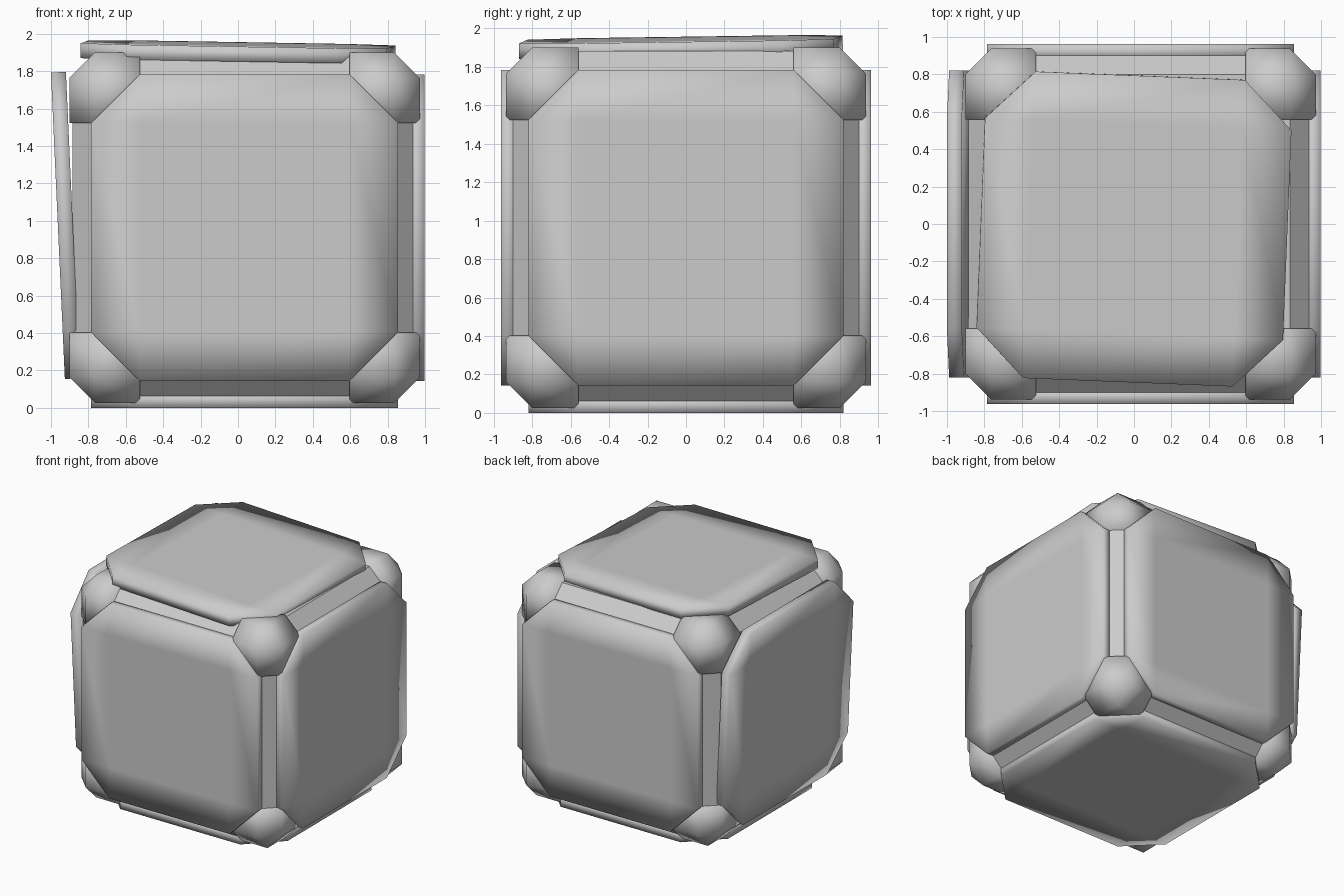
import bpy, bmesh
from math import radians
from itertools import permutations, product
from mathutils import Vector, Matrix, Euler

if "Cube" in bpy.data.objects:
    bpy.data.objects.remove(bpy.data.objects["Cube"])

C = Vector((0.035, 0, 0.965))      # centre of the block
OUT, HALF, CUT, THICK = 0.963, 0.82, 0.26, 0.08


def finish(bm, name, smooth=True):
    bmesh.ops.recalc_face_normals(bm, faces=bm.faces)
    me = bpy.data.meshes.new(name)
    bm.to_mesh(me)
    bm.free()
    for p in me.polygons:
        p.use_smooth = smooth
    ob = bpy.data.objects.new(name, me)
    bpy.context.collection.objects.link(ob)
    return ob


def hull(points, name, smooth):
    bm = bmesh.new()
    for p in points:
        bm.verts.new(p)
    bmesh.ops.convex_hull(bm, input=bm.verts)
    bmesh.ops.dissolve_limit(bm, angle_limit=radians(1), verts=bm.verts, edges=bm.edges)
    return finish(bm, name, smooth)


def panel(name, matrix):
    """Octagonal plate with its outer face at local z = 0."""
    bm = bmesh.new()
    i, h = HALF - CUT, HALF
    octa = [(h, -i), (h, i), (i, h), (-i, h), (-h, i), (-h, -i), (-i, -h), (i, -h)]
    top = [bm.verts.new((x, y, 0)) for x, y in octa]
    low = [bm.verts.new((x, y, -THICK)) for x, y in octa]
    inner = [bm.verts.new(p) for p in ((i, i, 0), (-i, i, 0), (-i, -i, 0), (i, -i, 0))]
    bm.faces.new(inner)
    bm.faces.new(low)
    for k in range(4):
        a, b = top[2 * k], top[2 * k + 1]
        bm.faces.new((a, b, inner[k], inner[k - 1]))
        bm.faces.new((b, top[(2 * k + 2) % 8], inner[k]))
    for k in range(8):
        n = (k + 1) % 8
        bm.faces.new((low[k], low[n], top[n], top[k]))
    ob = finish(bm, name)
    ob.matrix_world = matrix
    return ob


# Chamfered core
signs = list(product((-1, 1), repeat=3))
core_pts = {tuple(s * v for s, v in zip(sg, p))
            for sg in signs for p in permutations((0.92, 0.80, 0.80))}
hull(core_pts, "core", False).location = C

# Slightly raised corner blocks
shape = set(permutations((0.937, 0.80, 0.80))) | set(permutations((0.937, 0.80, 0.56)))
shape |= set(permutations((0.937, 0.56, 0.56))) | {(0.56, 0.56, 0.56)}
for n, sg in enumerate(signs):
    hull([tuple(s * v for s, v in zip(sg, p)) for p in shape],
         f"corner_{n + 1}", True).location = C

# Seated panels
for name, d in (("front_panel", (0, -1, 0)), ("back_panel", (0, 1, 0)),
                ("right_panel", (1, 0, 0)), ("bottom_panel", (0, 0, -1))):
    d = Vector(d)
    panel(name, Matrix.Translation(C + d * OUT) @ d.to_track_quat('Z', 'Y').to_matrix().to_4x4())

# Left panel, tilted out at the top
panel("left_panel", Matrix.Translation((-0.963, 0, 0.975))
      @ Matrix.Rotation(radians(-2.6), 4, 'Y')
      @ Vector((-1, 0, 0)).to_track_quat('Z', 'Y').to_matrix().to_4x4())

# Top panel, loose and slightly twisted
panel("top_panel", Matrix.Translation((0.0, -0.027, 1.945))
      @ Euler((0.014, 0.017, radians(-2.3))).to_matrix().to_4x4())

# Stand the model on z = 0
bpy.context.view_layer.update()
for ob in bpy.context.collection.objects:
    ob.location.z -= C.z - OUT
